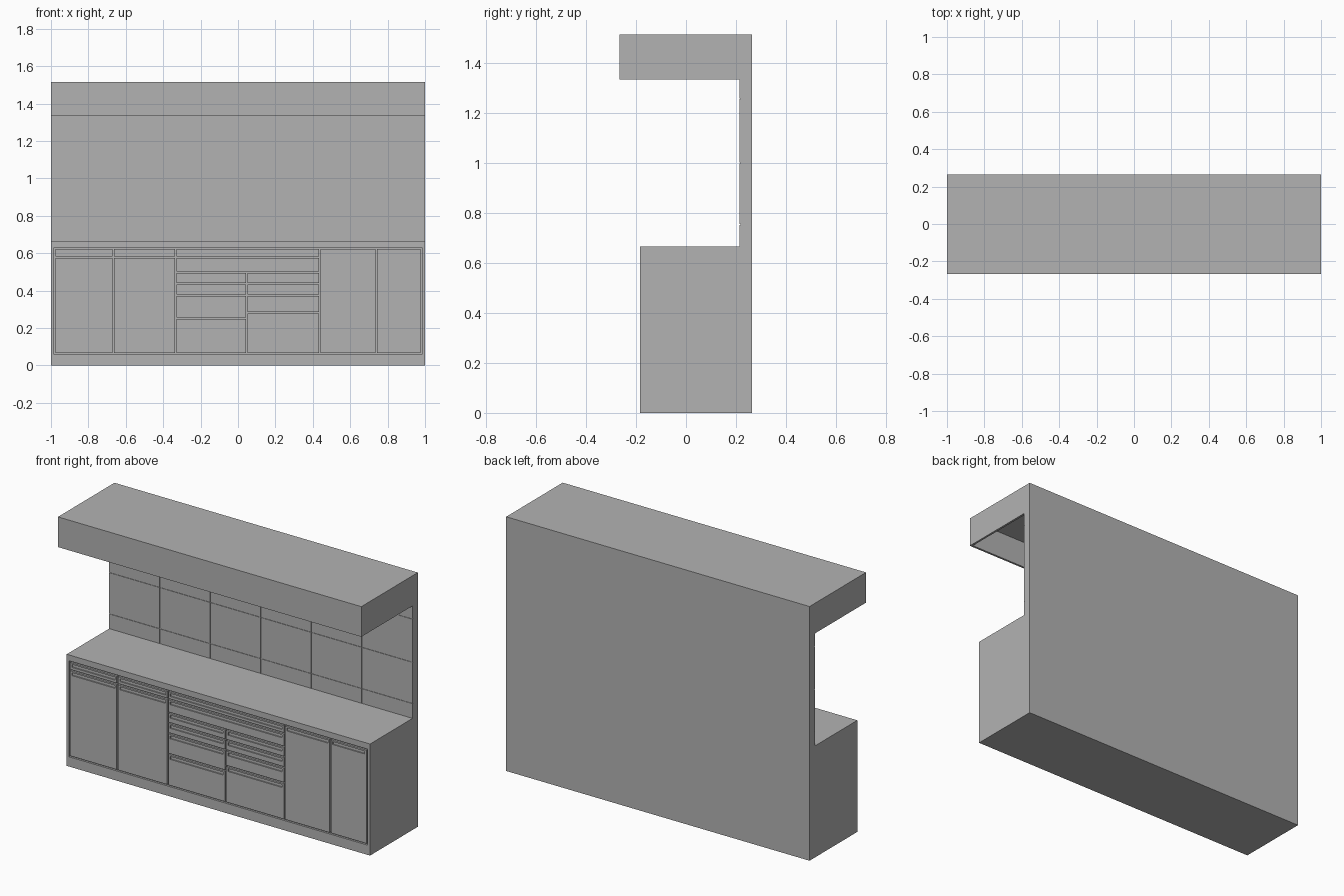
import bpy
import bmesh
from mathutils import Vector

old = bpy.data.objects.get("Cube")
if old:
    bpy.data.objects.remove(old, do_unlink=True)

GREY = (0.45, 0.45, 0.45, 1)
grey = bpy.data.materials.new("plain_grey")
grey.use_nodes = True
grey.diffuse_color = GREY
grey.node_tree.nodes["Principled BSDF"].inputs["Base Color"].default_value = GREY

FRONT, BACK, WALL = -0.185, 0.265, 0.215   # main depth planes
TOP, WORKTOP, HOOD_Z = 1.515, 0.665, 1.335
GAP, GROOVE = 0.008, 0.012                 # joint width and depth


def add_box(bm, x, y, z):
    """Add a box spanning three (low, high) ranges."""
    verts = bmesh.ops.create_cube(bm, size=1)["verts"]
    for v in verts:
        v.co = Vector([(a + b) / 2 + c * (b - a) for (a, b), c in zip((x, y, z), v.co)])


def finish(bm, name):
    mesh = bpy.data.meshes.new(name)
    bm.to_mesh(mesh)
    bm.free()
    mesh.materials.append(grey)
    obj = bpy.data.objects.new(name, mesh)
    bpy.context.collection.objects.link(obj)
    return obj


def boxes(name, *spans):
    bm = bmesh.new()
    for span in spans:
        add_box(bm, *span)
    return finish(bm, name)


def slotted_panel(name, x0, x1, z0, z1):
    """Door or drawer front with a long grip slot below its top edge."""
    h = GAP / 2
    x0, x1, z0, z1 = x0 + h, x1 - h, z0 + h, z1 - h
    bm = bmesh.new()
    add_box(bm, (x0, x1), (FRONT, FRONT + GROOVE), (z0, z1))
    slot_x = (x0 + 0.012, x1 - 0.012)
    slot_z = (z1 - 0.026, z1 - 0.009)
    cuts = [((x, 0, 0), (1, 0, 0)) for x in slot_x] + [((0, 0, z), (0, 0, 1)) for z in slot_z]
    for co, no in cuts:
        bmesh.ops.bisect_plane(bm, geom=bm.verts[:] + bm.edges[:] + bm.faces[:],
                               plane_co=co, plane_no=no)
    grip = []
    for f in bm.faces:
        c = f.calc_center_median()
        if (f.normal.y < -0.9 or c.y < FRONT + 0.001) and \
                slot_x[0] < c.x < slot_x[1] and slot_z[0] < c.z < slot_z[1]:
            grip.append(f)
    bm.normal_update()
    bmesh.ops.inset_individual(bm, faces=grip, thickness=0, depth=-0.007)
    finish(bm, name)


# Cabinet body and the fixed frame around its fronts
LEFT, RIGHT, LOW, HIGH = -0.981, 0.981, 0.062, 0.626
h = GAP / 2
skin = (FRONT, FRONT + GROOVE)
boxes("cabinet_body", ((-1, 1), (FRONT + GROOVE, BACK), (0, WORKTOP)))
boxes("cabinet_frame",
      ((-1, 1), skin, (0, LOW - h)),
      ((-1, 1), skin, (HIGH + h, WORKTOP)),
      ((-1, LEFT - h), skin, (LOW - h, HIGH + h)),
      ((RIGHT + h, 1), skin, (LOW - h, HIGH + h)))

# Each bank: x range and the joint heights from top to bottom
banks = {
    "right_outer_door": (LEFT, -0.666, [HIGH, 0.577, LOW]),
    "right_inner_door": (-0.666, -0.334, [HIGH, 0.577, LOW]),
    "wide_drawer": (-0.334, 0.436, [HIGH, 0.577, 0.497]),
    "right_drawer": (-0.334, 0.048, [0.497, 0.436, 0.374, 0.251, LOW]),
    "left_drawer": (0.048, 0.436, [0.497, 0.436, 0.374, 0.281, LOW]),
    "left_inner_door": (0.436, 0.738, [HIGH, LOW]),
    "left_outer_door": (0.738, RIGHT, [HIGH, LOW]),
}
for name, (x0, x1, joints) in banks.items():
    for i, (top, low) in enumerate(zip(joints, joints[1:])):
        slotted_panel(f"{name}_{i + 1}", x0, x1, low, top)

# Back wall with thin tiles
TILE = 0.003
boxes("back_wall", ((-1, 1), (WALL + TILE, BACK), (WORKTOP, TOP)))
rows = [WORKTOP, 0.754, 1.0, 1.257, HOOD_Z]
cols = [-1 + i / 3 for i in range(7)]
seam = 0.0015
tiles = []
for x0, x1 in zip(cols, cols[1:]):
    for z0, z1 in zip(rows, rows[1:]):
        xa = x0 if x0 == cols[0] else x0 + seam
        xb = x1 if x1 == cols[-1] else x1 - seam
        za = z0 if z0 == rows[0] else z0 + seam
        zb = z1 if z1 == rows[-1] else z1 - seam
        tiles.append(((xa, xb), (WALL, WALL + TILE), (za, zb)))
boxes("wall_tiles", *tiles)

# Overhead hood, hollow from below
bm = bmesh.new()
add_box(bm, (-1, 1), (-0.267, WALL + TILE), (HOOD_Z, TOP))
bm.normal_update()
under = [f for f in bm.faces if f.normal.z < -0.9]
bmesh.ops.inset_individual(bm, faces=under, thickness=0.018, depth=0)
bmesh.ops.inset_individual(bm, faces=under, thickness=0, depth=-0.162)
finish(bm, "overhead_hood")
